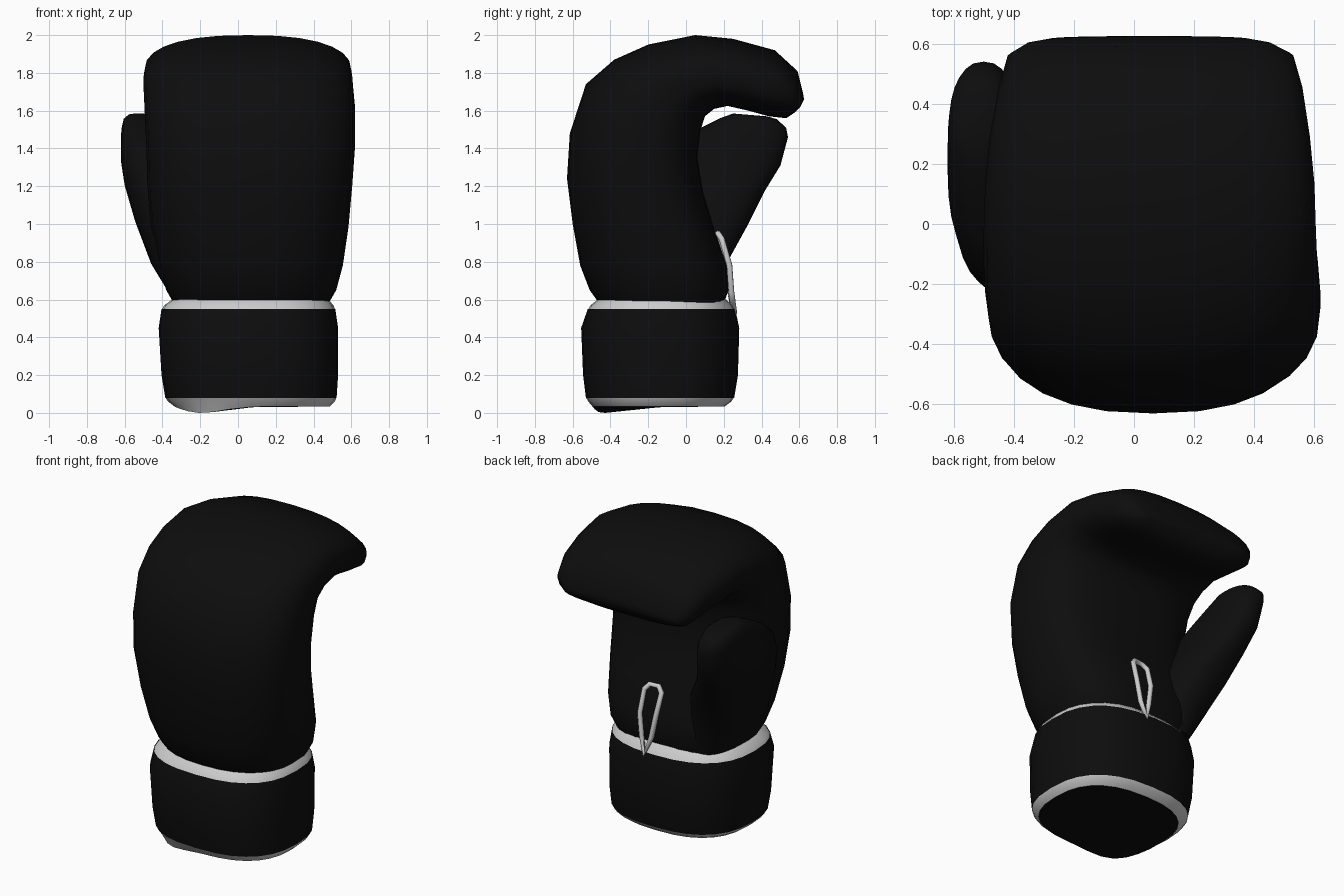
import bpy, bmesh, math
from mathutils import Vector

if "Cube" in bpy.data.objects:
    bpy.data.objects.remove(bpy.data.objects["Cube"])

black = bpy.data.materials.new("black_leather")
black.diffuse_color = (0.004, 0.004, 0.004, 1)
black.use_nodes = True
black.node_tree.nodes["Principled BSDF"].inputs["Base Color"].default_value = black.diffuse_color
SEG = 28


def ring(P, Q, x0, x1, nP=2.4, nQ=3.0):
    """Rounded section spanning (y, z) points P (back) to Q (palm) and x0 to x1."""
    cy, cz = (P[0] + Q[0]) / 2, (P[1] + Q[1]) / 2
    hy, hz = (Q[0] - P[0]) / 2, (Q[1] - P[1]) / 2
    pts = []
    for i in range(SEG):
        a = 2 * math.pi * i / SEG
        c, s = math.cos(a), math.sin(a)
        e = 2 / (nQ if s > 0 else nP)
        u = math.copysign(abs(c) ** e, c)
        v = math.copysign(abs(s) ** e, s)
        pts.append(Vector(((x0 + x1) / 2 + u * (x1 - x0) / 2, cy + v * hy, cz + v * hz)))
    return pts


def level(z, x0, x1, y0, y1):
    return ring((y0, z), (y1, z), x0, x1, 2.5, 2.5)


def loft(name, rings, mat=None, caps=True, angle=50):
    bm = bmesh.new()
    rows = [[bm.verts.new(p) for p in r] for r in rings]
    for a, b in zip(rows, rows[1:]):
        for i in range(SEG):
            j = (i + 1) % SEG
            bm.faces.new((a[i], a[j], b[j], b[i]))
    if caps:
        ends = [rows[0]] if len(rows) == 1 else [rows[0], rows[-1]]
        for r in ends:
            mid = bm.verts.new(sum((v.co for v in r), Vector()) / SEG)
            for i in range(SEG):
                bm.faces.new((r[i], r[(i + 1) % SEG], mid))
    bmesh.ops.recalc_face_normals(bm, faces=bm.faces)
    me = bpy.data.meshes.new(name)
    bm.to_mesh(me)
    bm.free()
    ob = bpy.data.objects.new(name, me)
    bpy.context.collection.objects.link(ob)
    if mat:
        me.materials.append(mat)
    bpy.ops.object.select_all(action='DESELECT')
    ob.select_set(True)
    bpy.context.view_layer.objects.active = ob
    bpy.ops.object.shade_smooth_by_angle(angle=math.radians(angle))
    return ob


# Padded hand, curling from the wrist over the knuckles to the fingertips
hand = [
    ((-.46, .58), (.20, .58), -.34, .48),
    ((-.51, .65), (.225, .65), -.38, .52),
    ((-.56, .78), (.215, .78), -.42, .555),
    ((-.60, 1.0), (.15, .97), -.46, .585),
    ((-.63, 1.24), (.09, 1.17), -.48, .605),
    ((-.615, 1.48), (.06, 1.35), -.485, .62),
    ((-.53, 1.74), (.075, 1.49), -.495, .62),
    ((-.38, 1.87), (.10, 1.57), -.50, .61),
    ((-.20, 1.95), (.15, 1.61), -.50, .605),
    ((.05, 2.0), (.22, 1.625), -.495, .60),
    ((.25, 1.98), (.33, 1.60), -.48, .585),
    ((.47, 1.92), (.44, 1.57), -.45, .56),
    ((.59, 1.81), (.53, 1.56), -.42, .53),
    ((.62, 1.69), (.575, 1.59), -.36, .46),
    ((.625, 1.66), (.605, 1.62), -.28, .38),
]
loft("hand_padding", [ring(*s) for s in hand], black)

# Thumb, leaning away from the palm
thumb = [
    ((-.30, .60), (.18, .60), -.345, -.10),
    ((-.32, .78), (.22, .80), -.46, -.10),
    ((-.28, 1.03), (.33, 1.0), -.545, -.16),
    ((-.22, 1.23), (.42, 1.18), -.60, -.28),
    ((-.14, 1.36), (.50, 1.31), -.62, -.34),
    ((-.04, 1.44), (.54, 1.46), -.62, -.38),
    ((.06, 1.50), (.53, 1.51), -.617, -.40),
    ((.18, 1.56), (.48, 1.555), -.605, -.42),
    ((.25, 1.585), (.43, 1.57), -.58, -.45),
]
loft("thumb", [ring(*s, 2.3, 2.4) for s in thumb], black)

# Wrist cuff
loft("cuff", [level(.08, -.385, .522, -.53, .255), level(.20, -.405, .53, -.545, .275),
              level(.45, -.42, .53, -.555, .282), level(.55, -.405, .515, -.52, .26)],
     black, caps=False)

# Pale trim above the cuff
loft("upper_trim", [level(.545, -.405, .515, -.52, .26), level(.57, -.39, .505, -.505, .245),
                    level(.602, -.345, .478, -.465, .21)], caps=False)

# Pale trim below the cuff, its edge dipping at one front corner
edge = level(.035, -.335, .485, -.49, .205)
for p in edge:
    d = (p.x + .2) ** 2 + (p.y + .45) ** 2
    p.z -= .035 * math.exp(-d / .03)
low = min(p.z for p in edge)
for p in edge:
    p.z -= low
loft("lower_trim", [edge, level(.06, -.37, .512, -.517, .24),
                    level(.082, -.385, .522, -.53, .255)], caps=False)
loft("cuff_base", [edge], black)

# Hanging loop on the palm
pts = [(.12, .255, .53), (.085, .235, .64), (.06, .225, .78), (.05, .18, .92),
       (.08, .165, .95), (.14, .17, .95), (.165, .19, .92), (.17, .23, .78), (.15, .24, .64)]
cu = bpy.data.curves.new("hanging_loop", 'CURVE')
cu.dimensions = '3D'
cu.bevel_depth = .016
cu.bevel_resolution = 2
sp = cu.splines.new('POLY')
sp.points.add(len(pts) - 1)
for q, p in zip(sp.points, pts):
    q.co = (*p, 1)
sp.use_cyclic_u = True
bpy.context.collection.objects.link(bpy.data.objects.new("hanging_loop", cu))
